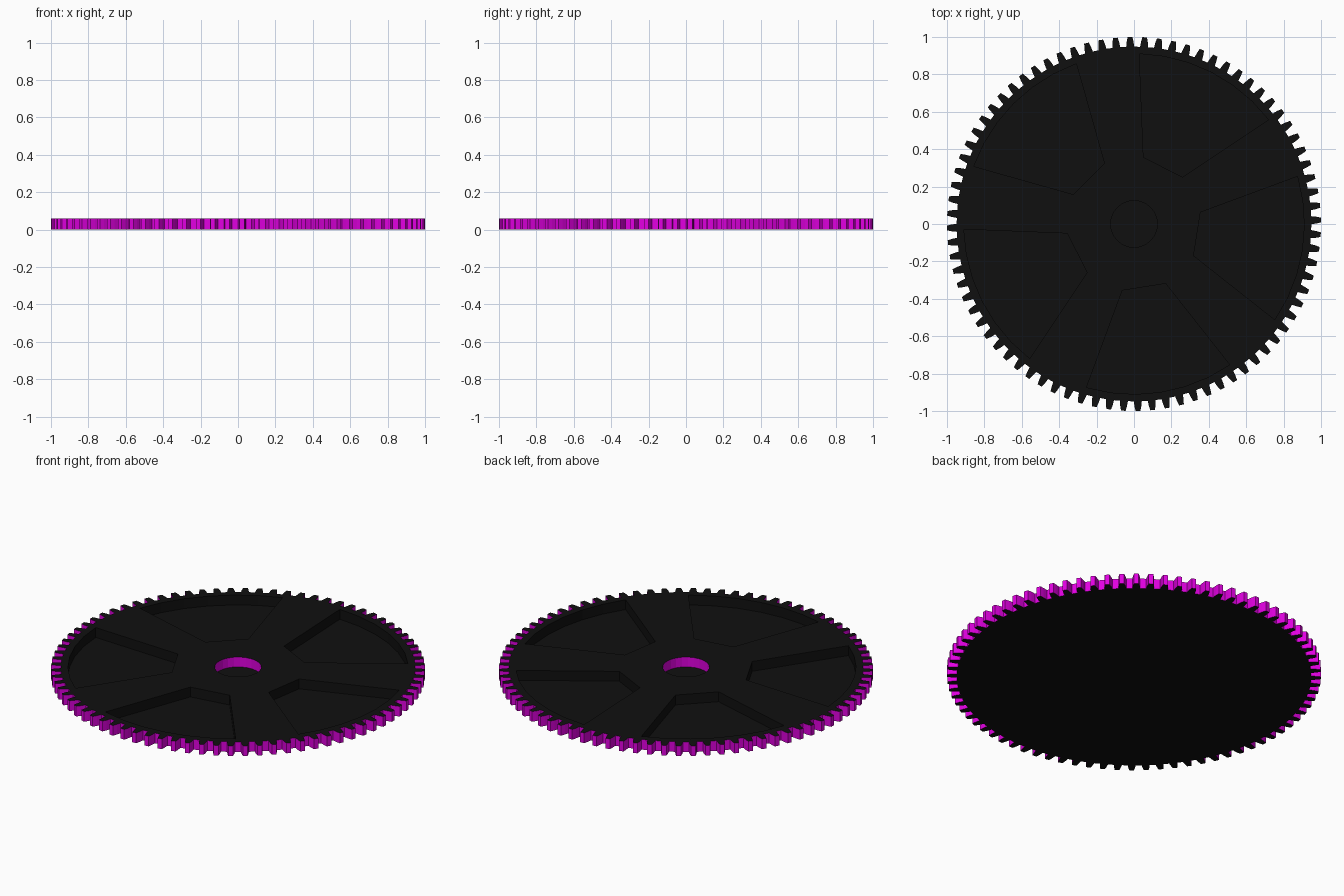
import bpy, bmesh
from math import sin, cos, pi, radians
from mathutils import Vector

if "Cube" in bpy.data.objects:
    bpy.data.objects.remove(bpy.data.objects["Cube"])

TEETH, SPOKES = 80, 5
TOP, FLOOR = 0.06, 0.002
BORE_R, POCKET_R, ROOT_R = 0.125, 0.91, 0.948


def polar(r, a):
    return Vector((r * cos(a), r * sin(a)))


# Tooth outline: root, flank, tip for every tooth
def gear_profile():
    pts = []
    tooth = [(ROOT_R, 0.0225), (0.975, 0.0185), (1.0, 0.0125)]
    for i in range(TEETH):
        c = 2 * pi * i / TEETH + 0.0214
        pts += [polar(r, c - h) for r, h in tooth]
        pts += [polar(r, c + h) for r, h in reversed(tooth)]
    return pts


# Pocket between two tapering spokes
def pocket_profile(k):
    s0 = radians(27) + 2 * pi * k / SPOKES
    s1 = s0 + 2 * pi / SPOKES

    def spoke_side(s, along, side):
        w = 0.065 + 0.118 * along
        return along * polar(1, s) + side * w * polar(1, s + pi / 2)

    edge = radians(10.8)
    arc = [polar(POCKET_R, s0 + edge + (s1 - s0 - 2 * edge) * i / 6) for i in range(7)]
    return [spoke_side(s0, 0.345, 1)] + arc + [spoke_side(s1, 0.345, -1)]


def material(name, color):
    m = bpy.data.materials.new(name)
    m.diffuse_color = color
    m.use_nodes = True
    m.node_tree.nodes["Principled BSDF"].inputs["Base Color"].default_value = m.diffuse_color
    return m


bm = bmesh.new()


def ring(pts, z):
    vs = [bm.verts.new((p.x, p.y, z)) for p in pts]
    es = [bm.edges.new((vs[i - 1], vs[i])) for i in range(len(vs))]
    return vs, es


def wall(a, b, mat):
    for i in range(len(a)):
        bm.faces.new((a[i - 1], a[i], b[i], b[i - 1])).material_index = mat


def fill(edges):
    bmesh.ops.triangle_fill(bm, edges=edges, use_beauty=True, normal=(0, 0, 1))


# Toothed outer wall and underside
outline = gear_profile()
outer_top, top_edges = ring(outline, TOP)
outer_low, low_edges = ring(outline, 0)
wall(outer_low, outer_top, 1)

# Bore and pockets, open above and closed by a thin floor
bore = [polar(BORE_R, 2 * pi * i / 24) for i in range(24)]
recesses = [(bore, 1)] + [(pocket_profile(k), 0) for k in range(SPOKES)]
floors = []
for pts, mat in recesses:
    rim, rim_edges = ring(pts, TOP)
    base, base_edges = ring(pts, FLOOR)
    wall(rim, base, mat)
    top_edges = top_edges + rim_edges
    floors.append(base_edges)

fill(top_edges)
fill(low_edges)
for es in floors:
    fill(es)
bmesh.ops.recalc_face_normals(bm, faces=bm.faces)

mesh = bpy.data.meshes.new("spoked_gear")
bm.to_mesh(mesh)
bm.free()
mesh.materials.append(material("black_faces", (0.005, 0.005, 0.005, 1)))
mesh.materials.append(material("magenta_walls", (0.75, 0.0, 0.75, 1)))
gear = bpy.data.objects.new("spoked_gear", mesh)
bpy.context.collection.objects.link(gear)
